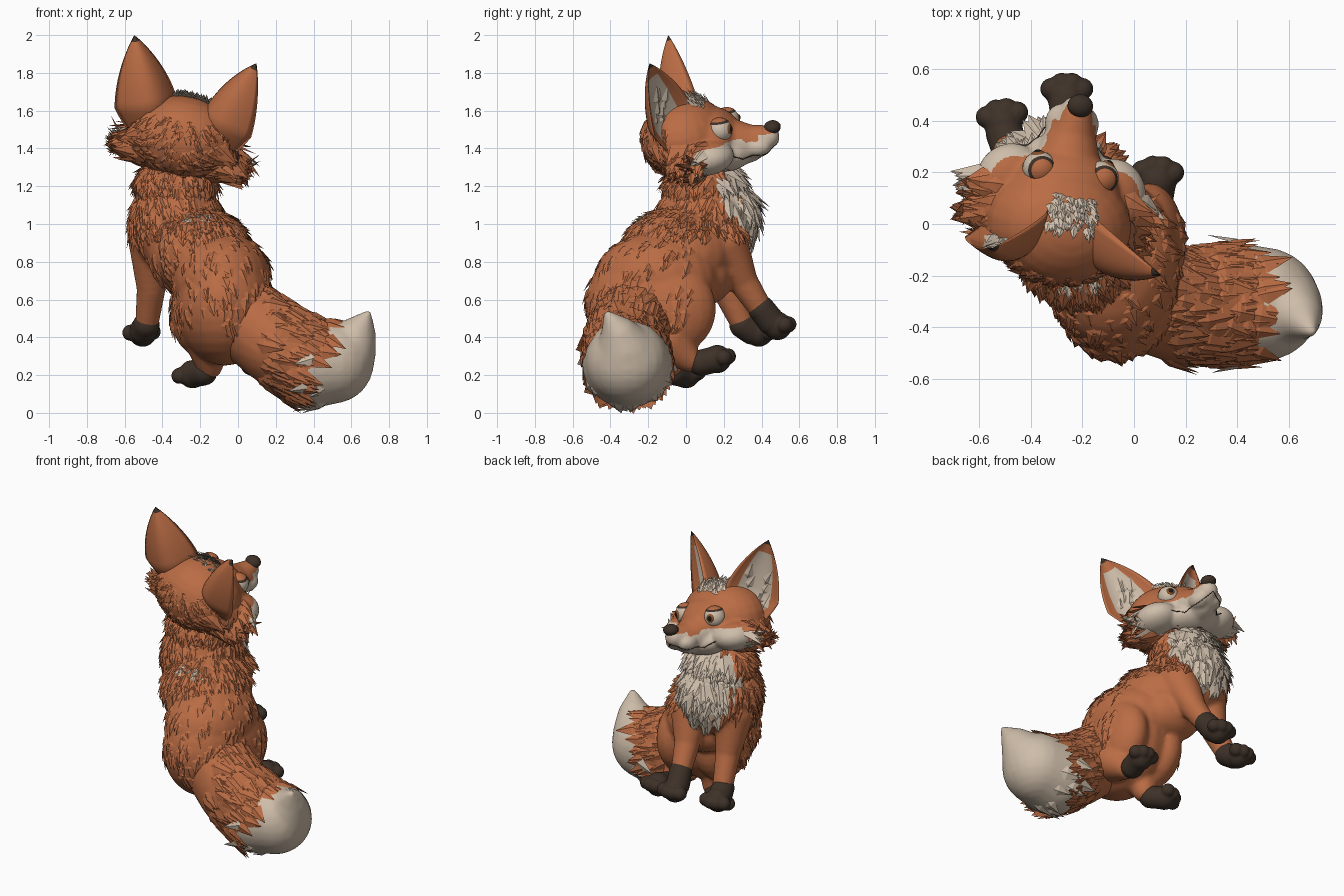
import bpy, bmesh, math, random
from mathutils import Vector, Matrix

random.seed(4)
if "Cube" in bpy.data.objects:
    bpy.data.objects.remove(bpy.data.objects["Cube"])

# Colours
ORANGE, CREAM, DARK, BROWN, BLACK = range(5)
COLOURS = [("orange fur", (0.49, 0.15, 0.058)), ("cream fur", (0.62, 0.51, 0.40)),
           ("dark brown fur", (0.048, 0.031, 0.021)), ("brown iris", (0.22, 0.08, 0.025)),
           ("black pupil", (0.01, 0.008, 0.007))]
MATS = []
for label, rgb in COLOURS:
    m = bpy.data.materials.new(label)
    m.use_nodes = True
    m.diffuse_color = (*rgb, 1)
    bsdf = next(n for n in m.node_tree.nodes if n.type == "BSDF_PRINCIPLED")
    bsdf.inputs["Base Color"].default_value = (*rgb, 1)
    bsdf.inputs["Roughness"].default_value = 0.8
    MATS.append(m)

# Tilted frame of the head: side, forward, up
side = Vector((0.963, -0.148, -0.222)).normalized()
fwd = Vector((0.17, 0.98, 0.1))
fwd = (fwd - side * fwd.dot(side)).normalized()
HEAD = Matrix((side, fwd, side.cross(fwd))).transposed().to_4x4()
HEAD.translation = (-0.29, 0.03, 1.44)
WORLD = Matrix.Identity(4)


def dress(mesh, rule=ORANGE, smooth=True):
    mesh.materials.clear()
    for m in MATS:
        mesh.materials.append(m)
    for p in mesh.polygons:
        p.material_index = rule(p.center, p.normal) if callable(rule) else rule
        p.use_smooth = smooth


def add(name, bm, rule=ORANGE, frame=WORLD, smooth=True):
    mesh = bpy.data.meshes.new(name)
    bm.to_mesh(mesh)
    bm.free()
    dress(mesh, rule, smooth)
    obj = bpy.data.objects.new(name, mesh)
    bpy.context.collection.objects.link(obj)
    obj.matrix_world = frame
    return obj


def ball(bm, c, r):
    r = r if isinstance(r, tuple) else (r, r, r)
    bmesh.ops.create_uvsphere(bm, u_segments=24, v_segments=14, radius=1,
                              matrix=Matrix.Translation(c) @ Matrix.Diagonal((*r, 1)))


def chain(points, steps=6):
    """Balls spaced along a path of (x, y, z, radius) points."""
    out = []
    for a, b in zip(points, points[1:]):
        for i in range(steps + 1):
            q = Vector(a).lerp(Vector(b), i / steps)
            out.append((q[:3], q[3]))
    return out


def blend(name, blobs, rule=ORANGE, frame=WORLD, voxel=0.014, soft=6):
    """Fuse balls into one soft skin."""
    bm = bmesh.new()
    for c, r in blobs:
        ball(bm, c, r)
    obj = add(name, bm)
    rem = obj.modifiers.new("fuse", "REMESH")
    rem.mode, rem.voxel_size = "VOXEL", voxel
    smo = obj.modifiers.new("soften", "SMOOTH")
    smo.factor, smo.iterations = 0.5, soft
    bpy.context.view_layer.update()
    mesh = bpy.data.meshes.new_from_object(obj.evaluated_get(bpy.context.evaluated_depsgraph_get()))
    obj.modifiers.clear()
    dress(mesh, rule)
    obj.data = mesh
    obj.matrix_world = frame
    return obj


def fur(name, skin, count, size, flow, keep, colour=None, lift=0.25):
    """Scatter pointed tufts over a skin, combed along the flow."""
    polys = [p for p in skin.data.polygons if keep(p.center, p.material_index)]
    bm = bmesh.new()
    shades = []
    for p in random.choices(polys, k=count) if polys else []:
        n, c = p.normal.copy(), p.center.copy()
        d = Vector(flow(c))
        d = d - n * d.dot(n)
        if d.length < 0.05:
            continue
        d = (d.normalized() + n.cross(d).normalized() * random.uniform(-0.3, 0.3)).normalized()
        s, length = d.cross(n), size * random.uniform(0.7, 1.25)
        w = length * 0.32
        spots = (c - n * 0.012 - d * w, c + s * w + d * w * 0.6, c + n * w * 0.35 + d * w * 0.6,
                 c - s * w + d * w * 0.6, c + d * length + n * length * lift)
        a, l, top, r, tip = [bm.verts.new(q) for q in spots]
        for f in ((a, l, top), (a, top, r), (l, tip, top), (top, tip, r), (a, r, tip, l)):
            bm.faces.new(f)
            shades.append(p.material_index if colour is None else colour)
    obj = add(name, bm, ORANGE, skin.matrix_world.copy(), smooth=False)
    for p, k in zip(obj.data.polygons, shades):
        p.material_index = k


# Body with cream bib, haunches and upper legs
def bib(p, n):
    return CREAM if n.y > 0.4 and p.z > 0.86 and abs(p.x + 0.32) < 0.06 + 0.4 * (p.z - 0.83) else ORANGE


blobs = [((-0.33, 0.09, 1.2), (0.215, 0.205, 0.16)), ((-0.33, 0.1, 1.0), (0.245, 0.26, 0.27)),
         ((-0.31, 0.25, 1.04), (0.14, 0.13, 0.17)), ((-0.21, -0.03, 0.85), (0.27, 0.3, 0.24)),
         ((-0.09, -0.15, 0.71), (0.265, 0.33, 0.25)), ((-0.2, 0.1, 0.72), (0.2, 0.15, 0.15)),
         ((-0.07, -0.2, 0.57), (0.26, 0.33, 0.32)), ((0.06, -0.09, 0.55), (0.14, 0.25, 0.25)),
         ((-0.22, -0.09, 0.54), (0.14, 0.23, 0.23))]
blobs += chain([(-0.46, 0.14, 0.9, 0.12), (-0.46, 0.21, 0.66, 0.078), (-0.48, 0.29, 0.49, 0.065)])
blobs += chain([(-0.18, 0.2, 0.9, 0.13), (-0.22, 0.3, 0.7, 0.08), (-0.24, 0.39, 0.56, 0.065)])
blobs += chain([(0.08, -0.1, 0.38, 0.12), (0.08, 0.02, 0.28, 0.065)])
blobs += chain([(-0.16, -0.12, 0.38, 0.12), (-0.15, -0.08, 0.25, 0.07)])
body = blend("body", blobs, bib)
comb = lambda p: (0.15, -0.35 if p.y < 0.15 else 0.1, -1)
fur("neck_fur", body, 800, 0.085, comb, lambda p, k: p.z > 0.95 and k == ORANGE, lift=0.16)
fur("bib_fur", body, 180, 0.13, lambda p: (0, 0.1, -1), lambda p, k: k == CREAM, lift=0.08)
fur("back_fur", body, 240, 0.085, comb, lambda p, k: 0.45 < p.z < 0.97 and p.y < 0.05, lift=0.06)
fur("nape_patch", body, 25, 0.06, comb,
    lambda p, k: p.y < -0.05 and abs(p.z - 1.035) < 0.015 and abs(p.x + 0.2) < 0.1, CREAM, lift=0.35)


# Paws with socks and four toes
def paw(name, leg, centre, aim):
    c, a = Vector(centre), Vector(aim).normalized()
    s = a.cross(Vector((0, -0.3, 1))).normalized()
    parts = chain(leg) + [(c, 0.075)]
    for i in (-1.5, -0.5, 0.5, 1.5):
        parts.append((c + s * i * 0.04 + a * (0.068 - 0.02 * abs(i)), 0.043))
    blend(name, parts, DARK, voxel=0.008, soft=3)


paw("front_paw_right", [(-0.485, 0.3, 0.465, 0.071), (-0.5, 0.35, 0.435, 0.074)], (-0.505, 0.385, 0.425), (-0.15, 1, 0.05))
paw("front_paw_left", [(-0.24, 0.4, 0.55, 0.071), (-0.255, 0.45, 0.485, 0.074)], (-0.26, 0.485, 0.46), (0, 1, 0.15))
paw("hind_paw_left", [(0.08, 0.08, 0.265, 0.07), (0.09, 0.14, 0.28, 0.07)], (0.09, 0.165, 0.285), (0.05, 1, 0.25))
paw("hind_paw_right", [(-0.18, -0.06, 0.215, 0.07), (-0.23, -0.01, 0.205, 0.07)], (-0.24, 0.0, 0.205), (-0.6, 0.8, 0.05))

# Tail
tail_path = [(0.0, -0.27, 0.52, 0.21), (0.2, -0.32, 0.375, 0.225), (0.38, -0.31, 0.265, 0.24),
             (0.5, -0.31, 0.27, 0.22), (0.57, -0.32, 0.32, 0.16), (0.63, -0.35, 0.41, 0.1),
             (0.69, -0.42, 0.53, 0.015)]
tail = blend("tail", chain(tail_path, 9), lambda p, n: CREAM if p.x - 0.5 * p.z > 0.262 else ORANGE, soft=4)
fur("tail_fur", tail, 280, 0.12, lambda p: (1, -0.1, -0.35),
    lambda p, k: k == ORANGE and 0.1 < p.x < 0.42 + 0.2 * p.z, lift=0.06)
fur("tail_tip_fur", tail, 12, 0.13, lambda p: (-1, 0.1, -0.3), lambda p, k: k == CREAM and p.x < 0.48, lift=0.1)


# Head, in its own frame
def mask(p, n):
    return CREAM if p.y > 0.09 and p.z < (-0.02 if abs(p.x) < 0.1 and p.y < 0.37 else 0.008) else ORANGE


blobs = [((0, -0.03, 0.02), (0.285, 0.235, 0.22)), ((0, 0.1, 0.01), (0.22, 0.17, 0.16)),
         ((0, 0.17, -0.085), (0.18, 0.15, 0.095))]
for s in (-1, 1):
    blobs += [((s * 0.18, 0.0, -0.075), (0.15, 0.14, 0.11)), ((s * 0.2, 0.1, -0.055), (0.14, 0.15, 0.095)),
              ((s * 0.045, 0.355, -0.06), (0.062, 0.075, 0.055))]
blobs += chain([(0, 0.15, -0.03, 0.15), (0, 0.3, -0.045, 0.1), (0, 0.41, -0.02, 0.062)])
head = blend("head", blobs, mask, HEAD, voxel=0.011)
sweep = lambda p: (p.x * 4, -0.3, -0.3)
fur("head_fur", head, 240, 0.06, sweep, lambda p, k: p.y < -0.08 and p.z < 0.14, lift=0.1)
fur("cheek_fur", head, 230, 0.11, sweep,
    lambda p, k: abs(p.x) > 0.21 and -0.17 < p.z < 0.04 and p.y < 0.12, lift=0.3)
fur("crown_tuft", head, 100, 0.05, lambda p: (0, -1, 0.2),
    lambda p, k: abs(p.x) < 0.09 and p.z > 0.17 and -0.02 < p.y < 0.11, CREAM, lift=0.5)

# Nose and mouth
bm = bmesh.new()
ball(bm, (0, 0.44, 0.03), (0.05, 0.045, 0.036))
add("nose", bm, DARK, HEAD)
bpy.context.view_layer.update()
curve = bpy.data.curves.new("mouth", "CURVE")
curve.dimensions, curve.bevel_depth = "3D", 0.0025
for s in (-1, 1):
    path = [(0, 0.47, -0.06), (s * 0.07, 0.42, -0.1), (s * 0.13, 0.3, -0.11), (s * 0.18, 0.26, -0.07)]
    spline = curve.splines.new("POLY")
    spline.points.add(12)
    for i, pt in enumerate(spline.points):
        k = min(i // 4, 2)
        q = Vector(path[k]).lerp(Vector(path[k + 1]), i / 4 - k)
        pt.co = (*head.closest_point_on_mesh(q)[1], 1)
curve.materials.append(MATS[DARK])
mouth = bpy.data.objects.new("mouth", curve)
bpy.context.collection.objects.link(mouth)
mouth.matrix_world = HEAD


# Eyes with lids
def eye(tag, s):
    c = Vector((s * 0.125, 0.18, 0.067))
    look = Vector((s * 0.3, 0.95, 0.08)).normalized()
    for part, shift, r, col in (("eyeball", 0, 0.066, CREAM), ("iris", 0.037, 0.035, BROWN), ("pupil", 0.055, 0.02, BLACK)):
        bm = bmesh.new()
        ball(bm, c + look * shift, r)
        add(f"{tag}_{part}", bm, col, HEAD)
    bm = bmesh.new()
    ball(bm, c, 0.069)
    low = [v for v in bm.verts if v.co.z < c.z + 0.038]
    bmesh.ops.delete(bm, geom=low, context="VERTS")
    add(f"{tag}_eyelid", bm, lambda p, n: DARK if p.z < c.z + 0.05 else ORANGE, HEAD)


# Ears: cupped shell, cream lining, dark tip
def ear(tag, s):
    base, tip = Vector((s * 0.2, -0.02, 0.06)), Vector((s * 0.335 - 0.02, -0.11, 0.505))
    up = (tip - base).normalized()
    face = Vector((s * 0.5, 0.86, 0))
    face = (face - up * face.dot(up)).normalized()
    across = up.cross(face)
    bm = bmesh.new()
    shades = []
    for inner in (0, 1):
        grid = []
        for j in range(17):
            v = j / 16
            w = 0.182 * (1 - v ** 2) ** 0.95 * (0.7 + 0.3 * min(1, v * 4)) + 0.002
            row = []
            for i in range(17):
                u = i / 8 - 1
                depth = w * (0.4 if inner else 0.85) * (1 - u * u)
                row.append(bm.verts.new(base + (tip - base) * v + across * u * w - face * depth))
            grid.append(row)
        for j in range(16):
            for i in range(16):
                q = [grid[j][i], grid[j][i + 1], grid[j + 1][i + 1], grid[j + 1][i]]
                bm.faces.new(q if inner else q[::-1])
                lining = inner and 2 < i < 13 and j < 13
                shades.append(DARK if j > 14 else CREAM if lining else ORANGE)
    bmesh.ops.remove_doubles(bm, verts=bm.verts, dist=0.0003)
    obj = add(tag, bm, ORANGE, HEAD)
    for p, k in zip(obj.data.polygons, shades):
        p.material_index = k
    fur(f"{tag}_tuft", obj, 12, 0.09, lambda p: up + across * 0.3,
        lambda p, k: k == CREAM and (p - base).dot(up) < 0.25, lift=0.1)


for tag, s in (("left", 1), ("right", -1)):
    eye(tag, s)
    ear(f"{tag}_ear", s)
